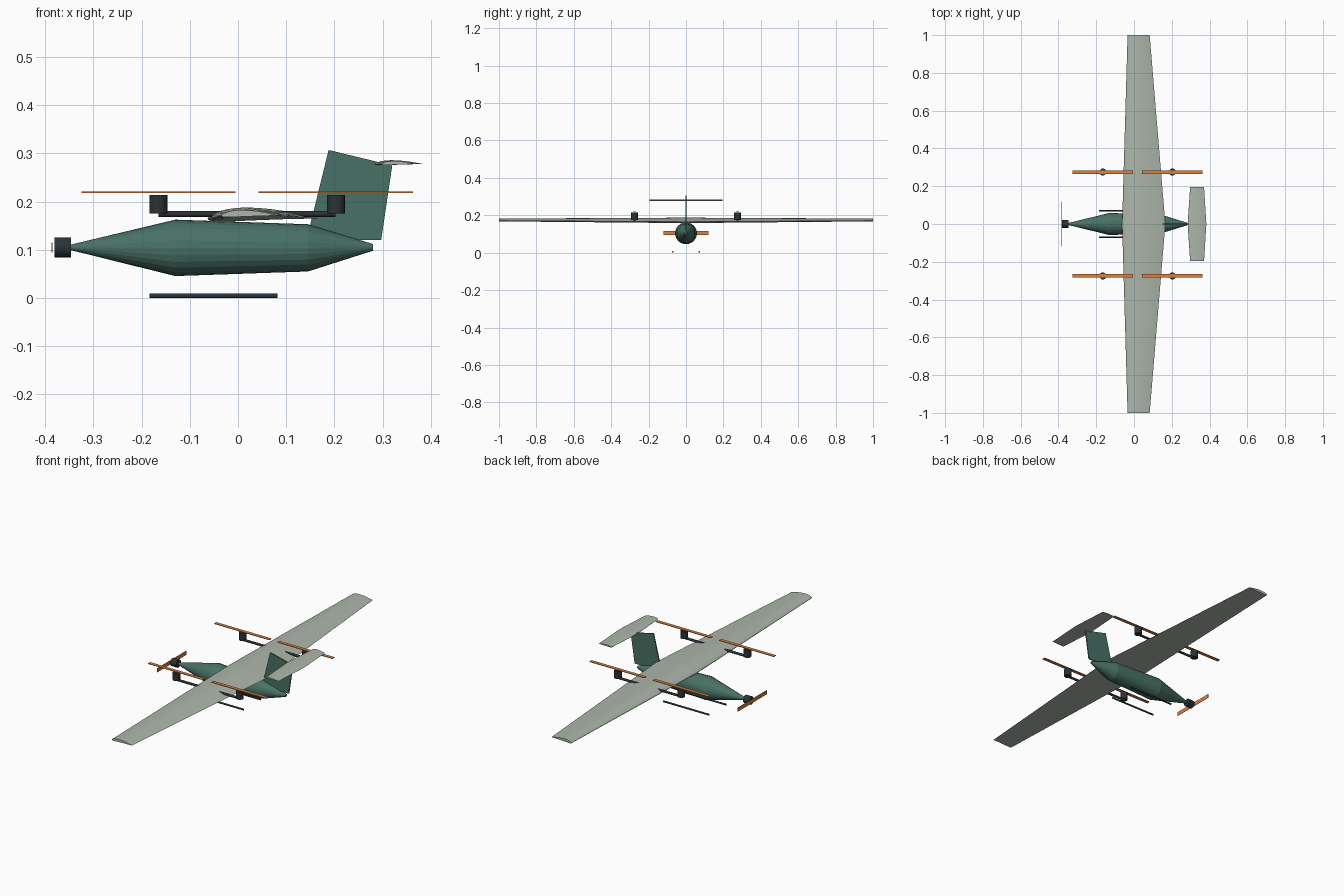
import bpy, bmesh
from math import pi, sqrt, cos, sin
from mathutils import Vector

if "Cube" in bpy.data.objects:
    bpy.data.objects.remove(bpy.data.objects["Cube"])


def material(name, rgb):
    m = bpy.data.materials.new(name)
    m.diffuse_color = (*rgb, 1)
    m.use_nodes = True
    m.node_tree.nodes["Principled BSDF"].inputs["Base Color"].default_value = m.diffuse_color
    return m


GREEN = material("body_green", (0.065, 0.165, 0.13))
PALE = material("wing_pale", (0.42, 0.47, 0.41))
DARK = material("dark_grey", (0.025, 0.032, 0.036))
ORANGE = material("blade_orange", (0.72, 0.22, 0.05))


def loft(name, rings, mat):
    """Skin equal-length closed rings and cap both ends."""
    bm = bmesh.new()
    vs = [[bm.verts.new(p) for p in r] for r in rings]
    n = len(vs[0])
    for a, b in zip(vs, vs[1:]):
        for i in range(n):
            j = (i + 1) % n
            bm.faces.new((a[i], a[j], b[j], b[i]))
    bm.faces.new(vs[0])
    bm.faces.new(vs[-1])
    bmesh.ops.recalc_face_normals(bm, faces=bm.faces)
    me = bpy.data.meshes.new(name)
    bm.to_mesh(me)
    bm.free()
    me.materials.append(mat)
    ob = bpy.data.objects.new(name, me)
    bpy.context.collection.objects.link(ob)
    return ob


def circle_x(x, y, z, r, n):
    return [(x, y + r * cos(2 * pi * i / n), z + r * sin(2 * pi * i / n)) for i in range(n)]


def rod_x(name, x0, x1, y, z, r, n=16, mat=DARK):
    return loft(name, [circle_x(x, y, z, r, n) for x in (x0, x1)], mat)


def box(name, centre, size, mat):
    bpy.ops.mesh.primitive_cube_add(size=1, location=centre)
    ob = bpy.context.object
    ob.name = name
    ob.scale = size
    ob.data.materials.append(mat)
    return ob


def airfoil(x0, x1, y, z, thick, camber, n=16):
    """Cambered airfoil section running from leading edge x0 to trailing edge x1."""
    c, p, up, low = x1 - x0, 0.4, [], []
    for i in range(n + 1):
        t = (1 - cos(pi * i / n)) / 2
        h = 5 * thick * (0.2969 * sqrt(t) - 0.126 * t - 0.3516 * t**2 + 0.2843 * t**3 - 0.1015 * t**4)
        m = camber * (2 * p * t - t * t) / (p * p if t < p else (1 - p)**2)
        if t >= p:
            m += camber * (1 - 2 * p) / (1 - p)**2
        up.append((x0 + c * t, y, z + c * (m + h)))
        low.append((x0 + c * t, y, z + c * (m - h)))
    return up + low[-1:0:-1]


# Fuselage and nose motor
loft("fuselage", [circle_x(x, 0, z, r, 24) for x, z, r in (
    (-0.35, 0.105, 0.005), (-0.13, 0.104, 0.0585), (0.145, 0.104, 0.049), (0.28, 0.105, 0.007))], GREEN)
rod_x("nose_motor", -0.381, -0.346, 0, 0.105, 0.0205, 20)
box("nose_propeller", (-0.386, 0, 0.105), (0.002, 0.24, 0.021), ORANGE)

# Wing and tailplane
loft("wing", [airfoil(-0.034, 0.083, -1, 0.171, 0.12, 0.04),
              airfoil(-0.063, 0.166, 0, 0.165, 0.12, 0.04),
              airfoil(-0.034, 0.083, 1, 0.171, 0.12, 0.04)], PALE)
loft("tailplane", [airfoil(0.297, 0.371, -0.195, 0.278, 0.10, 0.03),
                   airfoil(0.284, 0.383, 0, 0.278, 0.10, 0.03),
                   airfoil(0.297, 0.371, 0.195, 0.278, 0.10, 0.03)], PALE)

# Vertical fin
outline = [(0.188, 0.307), (0.32, 0.275), (0.297, 0.12), (0.142, 0.12)]
loft("tail_fin", [[(x, y, z) for x, z in outline] for y in (-0.003, 0.003)], GREEN)

# Lift booms, motors, rotors and landing skids on both sides
for side, s in (("left", 1), ("right", -1)):
    y = s * 0.275
    rod_x(side + "_boom", -0.165, 0.202, y, 0.1745, 0.0062)
    for end, x in (("front", -0.165), ("rear", 0.203)):
        bpy.ops.mesh.primitive_cylinder_add(vertices=20, radius=0.0185, depth=0.039, location=(x, y, 0.1945))
        motor = bpy.context.object
        motor.name = f"{side}_{end}_lift_motor"
        motor.data.materials.append(DARK)
        box(f"{side}_{end}_rotor", (x, y, 0.219), (0.32, 0.018, 0.003), ORANGE)
    rod_x(side + "_skid", -0.184, 0.082, s * 0.07, 0.0045, 0.0045, 12)
